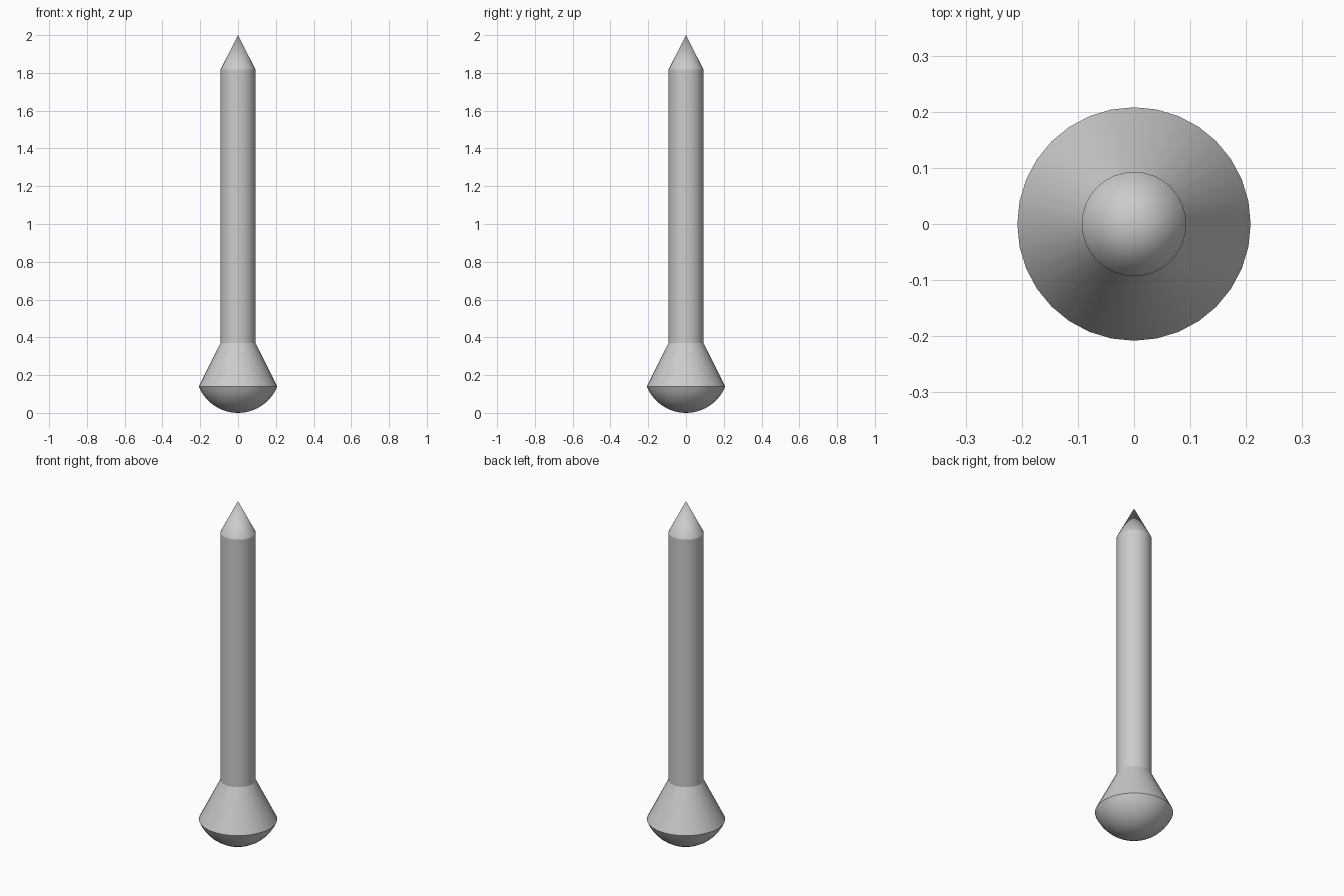
import bpy, bmesh, math

if "Cube" in bpy.data.objects:
    bpy.data.objects.remove(bpy.data.objects["Cube"])

SIDES = 32
SHAFT_R, RIM_R = 0.093, 0.208
RIM_Z, NECK_Z, SHOULDER_Z, TOP_Z = 0.14, 0.37, 1.817, 2.0


def lathe(name, profile):
    """Spin a (radius, z) profile around the z axis into a smooth object."""
    bm = bmesh.new()
    verts = [bm.verts.new((r, 0, z)) for r, z in profile]
    edges = [bm.edges.new(pair) for pair in zip(verts, verts[1:])]
    bmesh.ops.spin(bm, geom=verts + edges, cent=(0, 0, 0), axis=(0, 0, 1),
                   angle=math.tau, steps=SIDES, use_duplicate=False)
    bmesh.ops.remove_doubles(bm, verts=bm.verts, dist=1e-5)
    bmesh.ops.recalc_face_normals(bm, faces=bm.faces)
    mesh = bpy.data.meshes.new(name)
    bm.to_mesh(mesh)
    bm.free()
    obj = bpy.data.objects.new(name, mesh)
    bpy.context.collection.objects.link(obj)
    bpy.ops.object.select_all(action='DESELECT')
    obj.select_set(True)
    bpy.context.view_layer.objects.active = obj
    bpy.ops.object.shade_smooth_by_angle(angle=math.radians(25))
    return obj


# Head: shallow spherical dome below, tapered collar above
ball_r = (RIM_R ** 2 + RIM_Z ** 2) / (2 * RIM_Z)
sweep = math.asin(RIM_R / ball_r)
dome = [(ball_r * math.sin(sweep * i / 10), ball_r * (1 - math.cos(sweep * i / 10)))
        for i in range(11)]
lathe("head", dome + [(SHAFT_R, NECK_Z), (0, NECK_Z)])

# Shaft with a conical point
lathe("pointed_shaft", [(0, NECK_Z), (SHAFT_R, NECK_Z),
                        (SHAFT_R, SHOULDER_Z), (0, TOP_Z)])
